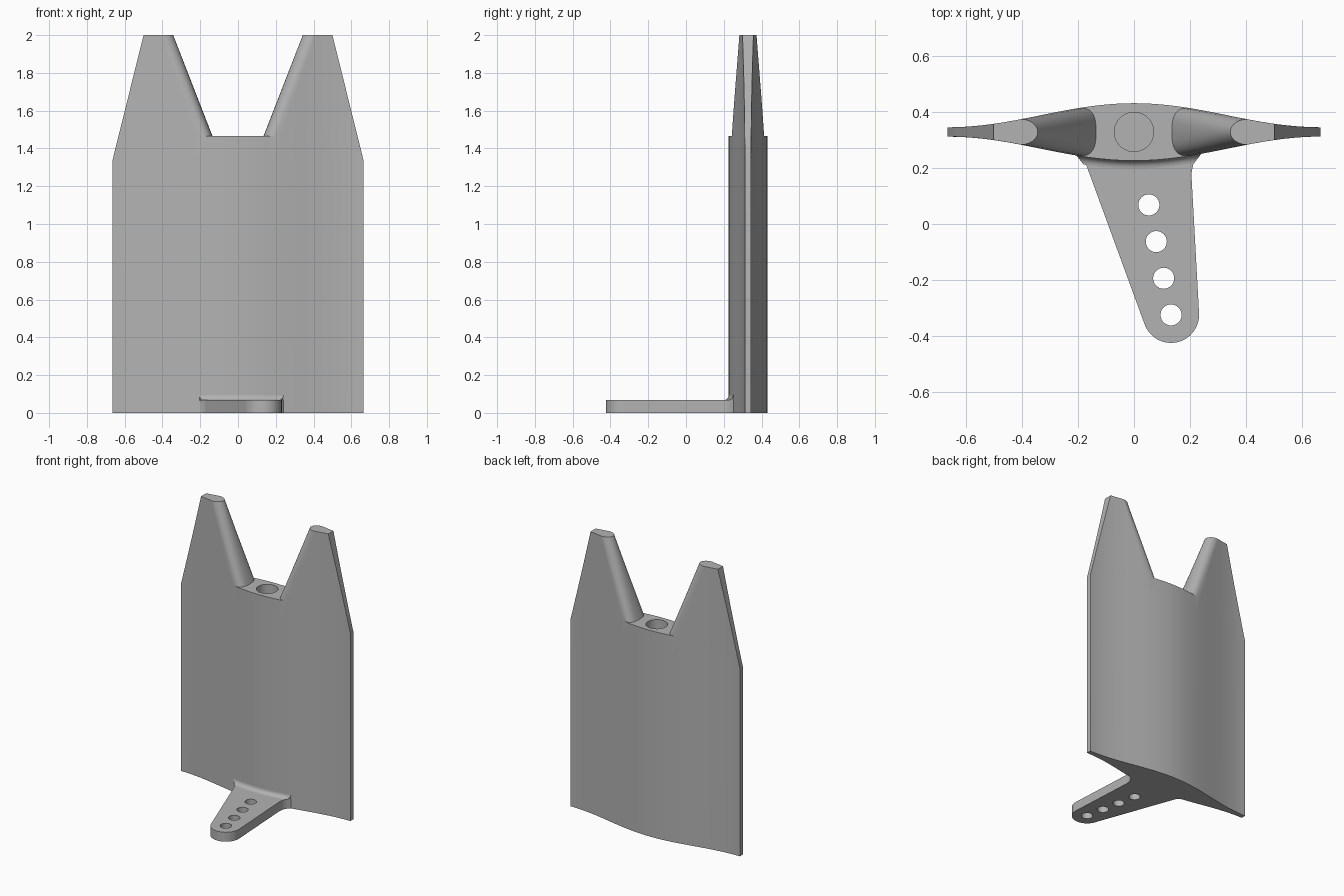
import bpy, bmesh, math

if "Cube" in bpy.data.objects:
    bpy.data.objects.remove(bpy.data.objects["Cube"])

YC, HALF_W = 0.328, 0.665          # blade mid-plane and half width
FLOOR, SHOULDER, TOP = 1.465, 1.335, 2.0
ARM_Z = 0.067

grey = bpy.data.materials.new("plain grey")
grey.diffuse_color = (0.45, 0.45, 0.45, 1)
grey.use_nodes = True
grey.node_tree.nodes["Principled BSDF"].inputs["Base Color"].default_value = grey.diffuse_color


def half(x):
    """Half thickness of the blade section at x."""
    return 0.0165 + 0.086 * (1 + math.cos(math.pi * min(1, abs(x) / HALF_W))) / 2


def outer(z):
    """Outer edge of the blade at height z."""
    return HALF_W - max(0, z - SHOULDER) * 0.165 / (TOP - SHOULDER)


def lerp(a, b, t):
    return a + (b - a) * t


def finish(name, bm):
    bmesh.ops.remove_doubles(bm, verts=bm.verts, dist=1e-5)
    bmesh.ops.recalc_face_normals(bm, faces=bm.faces)
    me = bpy.data.meshes.new(name)
    bm.to_mesh(me)
    bm.free()
    ob = bpy.data.objects.new(name, me)
    bpy.context.collection.objects.link(ob)
    me.materials.append(grey)
    return ob


def loft(bm, rings, closed=True):
    rows = [[bm.verts.new(p) for p in r] for r in rings]
    for a, b in zip(rows, rows[1:]):
        n = len(a)
        for i in range(n if closed else n - 1):
            j = (i + 1) % n
            bm.faces.new((a[i], a[j], b[j], b[i]))
    return rows


def drill(ob, x, y, z0, z1, r, sides=40):
    """Cut a round vertical hole."""
    bpy.ops.mesh.primitive_cylinder_add(vertices=sides, radius=r, depth=z1 - z0,
                                        location=(x, y, (z0 + z1) / 2))
    cutter = bpy.context.object
    cutter.data.materials.append(grey)
    cutter.hide_render = True
    mod = ob.modifiers.new("hole", 'BOOLEAN')
    mod.operation, mod.solver, mod.object = 'DIFFERENCE', 'EXACT', cutter
    bpy.context.view_layer.objects.active = ob
    bpy.ops.object.modifier_apply(modifier=mod.name)
    bpy.data.objects.remove(cutter)


def smooth(ob):
    bpy.ops.object.select_all(action='DESELECT')
    ob.select_set(True)
    bpy.context.view_layer.objects.active = ob
    bpy.ops.object.shade_smooth_by_angle(angle=math.radians(25))


# Blade: lens-shaped body with two tapering horns
N, M, C, L = 14, 10, 14, 8          # side, middle, rounded edge, height steps
R = 0.06                            # depth of the rounded inner edge


def horn_xs(z):
    t = max(0, (z - FLOOR) / (TOP - FLOOR))
    a = lerp(0.135, 0.343, t) + R
    return [lerp(a, outer(z), i / N) for i in range(N + 1)]


def cap(z):
    """Rounded inner edge of a horn, back to front, for the +x side."""
    t = (z - FLOOR) / (TOP - FLOOR)
    a, e = horn_xs(z)[0], lerp(2 / 2.8, 1, t)
    pts = []
    for i in range(C + 1):
        g = math.pi * i / C
        c, s = math.cos(g), max(0, math.sin(g))
        pts.append((a - R * s ** e, YC + half(a) * math.copysign(abs(c) ** e, c), z))
    return pts


def body_ring(z):
    h = horn_xs(z)
    if z < FLOOR:
        h = [lerp(horn_xs(FLOOR)[0], outer(z), i / N) for i in range(N + 1)]
    mid = [lerp(-h[0], h[0], i / M) for i in range(1, M)]
    xs = [-x for x in reversed(h)] + mid + h
    return ([(x, YC - half(x), z) for x in xs]
            + [(x, YC + half(x), z) for x in reversed(xs)])


def horn_ring(z, side):
    h = horn_xs(z)
    pts = ([(x, YC - half(x), z) for x in h]
           + [(x, YC + half(x), z) for x in reversed(h)] + cap(z)[1:-1])
    return [(side * x, y, zz) for x, y, zz in pts]


bm = bmesh.new()
rows = loft(bm, [body_ring(z) for z in (0, SHOULDER, FLOOR)])
bm.faces.new(rows[0])
for side in (-1, 1):
    rows = loft(bm, [horn_ring(lerp(FLOOR, TOP, i / L), side) for i in range(L + 1)])
    bm.faces.new(rows[-1])
# notch floor between the horns
a = horn_xs(FLOOR)[0]
mid = [lerp(-a, a, i / M) for i in range(1, M)]
edge = cap(FLOOR)
floor = ([(x, YC - half(x), FLOOR) for x in mid] + edge[::-1]
         + [(x, YC + half(x), FLOOR) for x in reversed(mid)]
         + [(-x, y, z) for x, y, z in edge])
bm.faces.new([bm.verts.new(p) for p in floor])
blade = finish("blade", bm)
drill(blade, 0, YC, FLOOR - 0.8, FLOOR + 0.1, 0.07)
smooth(blade)


# Lever arm: tapered plate with a round tip and flared root
def front(x):
    return YC - half(x)


tip = (0.132, -0.324)
outline = [(-0.19, 0.238), (-0.178, 0.225), (-0.17, 0.21)]
for i in range(17):
    g = math.radians(lerp(200, 362, i / 16))
    outline.append((tip[0] + 0.1 * math.cos(g), tip[1] + 0.1 * math.sin(g)))
outline += [(0.205, 0.17), (0.206, 0.19), (0.212, 0.215), (0.225, 0.235)]
outline += [(x, front(x) + 0.004) for x in (lerp(0.245, -0.205, i / 12) for i in range(13))]
bm = bmesh.new()
rows = loft(bm, [[(x, y, z) for x, y in outline] for z in (0, ARM_Z)])
for r in rows:
    bm.faces.new(r)
arm = finish("lever_arm", bm)
for i in range(4):
    drill(arm, lerp(0.053, tip[0], i / 3), lerp(0.068, tip[1], i / 3), -0.1, 0.2, 0.0375, 32)
smooth(arm)

# Fillet blending the arm into the blade
F, K = 0.028, 12
rings = []
for k in range(7):
    g = math.pi / 2 * k / 6
    d, z = F * (1 - math.sin(g)), ARM_Z + F * (1 - math.cos(g))
    xs = [lerp(-0.205 + 0.9 * d, 0.24 - 0.9 * d, i / K) for i in range(K + 1)]
    rings.append([(x, front(x) - d, z) for x in xs])
rings.append([(x, front(x) + 0.004, ARM_Z - 0.004) for x, _, _ in rings[-1]])
bm = bmesh.new()
rows = loft(bm, rings, closed=False)
for i in (0, K):
    bm.faces.new([r[i] for r in rows])
smooth(finish("arm_fillet", bm))
